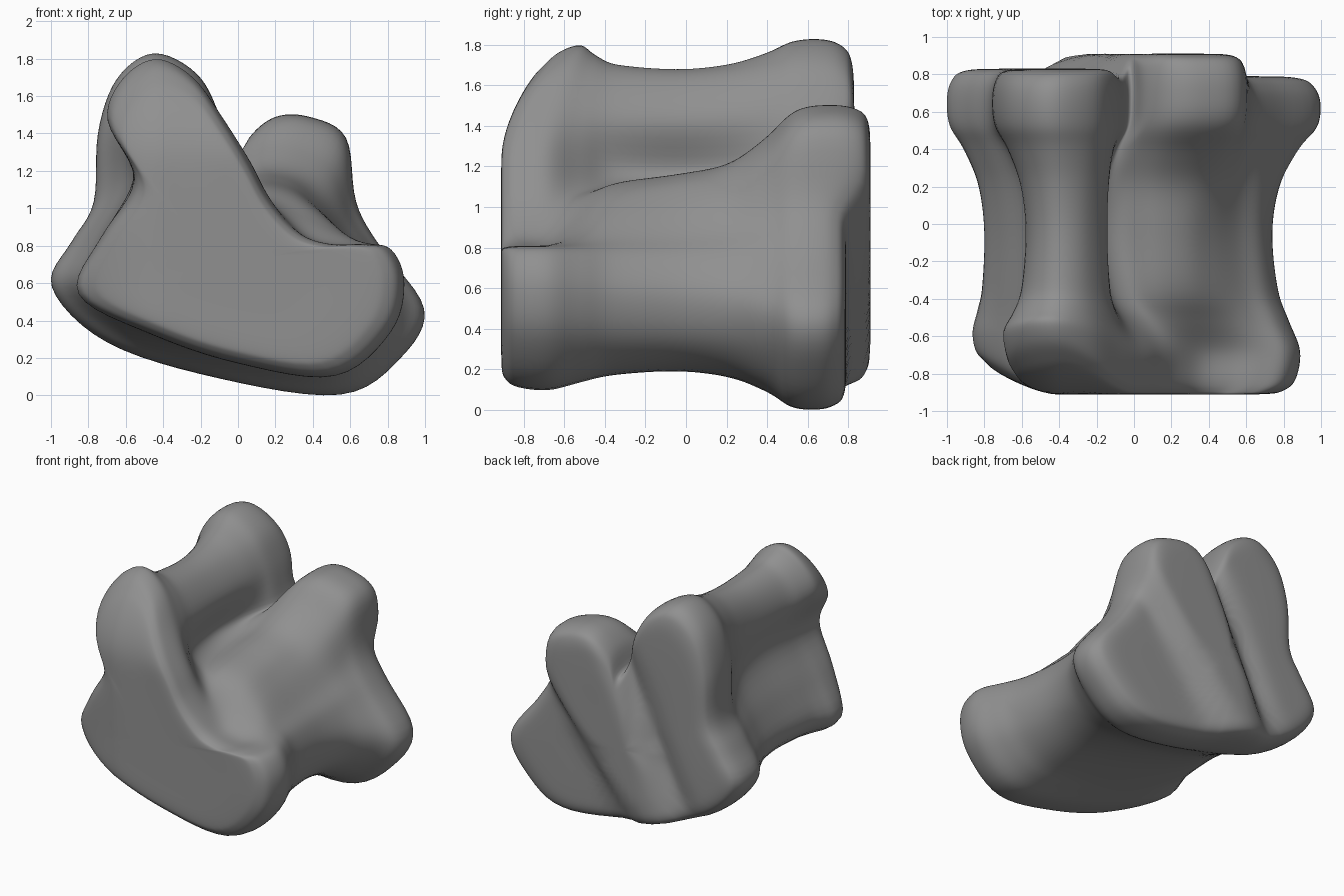
import bpy, bmesh, math
from mathutils import Vector

if "Cube" in bpy.data.objects:
    bpy.data.objects.remove(bpy.data.objects["Cube"])

# Matching (x, z) cross-sections: left tip, over both ridges, right tip, underside
FRONT = [(-.86, .54), (-.73, .85), (-.55, 1.15), (-.70, 1.47), (-.62, 1.69),
         (-.44, 1.80), (-.24, 1.70), (-.08, 1.48), (.06, 1.25), (.15, 1.08),
         (.25, .95), (.37, .85), (.52, .81), (.68, .81), (.82, .78),
         (.89, .60), (.82, .34), (.52, .10), (0, .17), (-.45, .32)]
MIDDLE = [(-.79, .57), (-.72, .85), (-.56, 1.15), (-.58, 1.42), (-.52, 1.60),
          (-.40, 1.68), (-.25, 1.62), (-.14, 1.42), (-.20, 1.18), (-.08, 1.10),
          (.10, 1.16), (.28, 1.13), (.42, 1.02), (.56, .86), (.68, .74),
          (.74, .55), (.66, .33), (.42, .20), (0, .21), (-.42, .33)]
BACK = [(-1.0, .58), (-.89, .82), (-.77, 1.03), (-.75, 1.40), (-.65, 1.69),
        (-.45, 1.83), (-.22, 1.72), (-.10, 1.50), (-.02, 1.22), (.06, 1.38),
        (.20, 1.49), (.38, 1.49), (.58, 1.38), (.63, 1.03), (.77, .78),
        (1.0, .46), (.87, .20), (.55, .0), (-.10, .09), (-.70, .28)]

# Stations along y: (y, front share, back share, scale about the core)
STATIONS = [(-.91, 1, 0, .02), (-.91, 1, 0, .45), (-.91, 1, 0, .8), (-.89, 1, 0, .91),
            (-.83, 1, 0, .975), (-.68, 1, 0, 1), (-.52, .6, 0, 1), (-.35, .2, 0, 1),
            (-.05, 0, 0, 1), (.2, 0, .15, 1), (.38, 0, .5, 1), (.54, 0, .92, 1),
            (.72, 0, 1, 1), (.85, 0, 1, .97), (.90, 0, 1, .89), (.91, 0, 1, .7),
            (.91, 0, 1, .35), (.91, 0, 1, .02)]
CORE = Vector((-.1, 0, .7))


def clamp(v):
    return max(0.0, min(1.0, v))


def smooth(v):
    v = clamp(v)
    return v * v * (3 - 2 * v)


def spline(a, b, c, d, t):
    return .5 * (2*b + (c-a)*t + (2*a - 5*b + 4*c - d)*t*t + (3*b - a - 3*c + d)*t**3)


def refine(pts, n, closed):
    """Resample a point list with a smooth curve."""
    m, out = len(pts), []
    for i in range(m if closed else m - 1):
        q = [pts[(i+k) % m] if closed else pts[max(0, min(m-1, i+k))] for k in (-1, 0, 1, 2)]
        out += [spline(*q, s / n) for s in range(n)]
    return out if closed else out + [pts[-1]]


def station(y, f, b, s):
    ring = []
    for pf, pm, pb in zip(FRONT, MIDDLE, BACK):
        x, z = (f*pf[i] + b*pb[i] + (1-f-b)*pm[i] for i in (0, 1))
        ring.append(Vector((CORE.x + (x-CORE.x)*s, y, CORE.z + (z-CORE.z)*s)))
    return refine(ring, 6, True)


def sculpt(p):
    front = clamp((-p.y - .35) / .55)
    back = clamp((p.y - .45) / .4)
    # Round off the front end of the tall ridge and the left front corner
    p.y += .27 * max(0, (p.z - 1.25) / .55)**1.7 * front
    p.y += .17 * clamp((-.42 - p.x) / .4)**1.5 * front
    # Slanting band on the back: groove and tall ridge to its left, lobe to its right
    left = (p.x + .56 - (p.z - .15) * .46) * .91
    right = (p.x + .22 - (p.z - .1) * .78) * .79
    drop = .08 * smooth((.08 - left) / .16) + .07 * math.exp(-((left + .02) / .09)**2)
    p.y -= (drop + .12 * smooth((right + .03) / .16)) * back
    return p


# Loft the whole bone body through the stations
rings = [station(*s) for s in STATIONS]
columns = [refine(list(col), 6, False) for col in zip(*rings)]
bm = bmesh.new()
grid = [[bm.verts.new(sculpt(p)) for p in col] for col in columns]
count = len(grid)
for i in range(count):
    a, b = grid[i], grid[(i + 1) % count]
    for j in range(len(a) - 1):
        bm.faces.new((a[j], a[j+1], b[j+1], b[j]))
for end in (0, -1):
    bm.faces.new([col[end] for col in grid])
bmesh.ops.recalc_face_normals(bm, faces=bm.faces)
for face in bm.faces:
    face.smooth = True
mesh = bpy.data.meshes.new("ankle_bone")
bm.to_mesh(mesh)
bm.free()
bone = bpy.data.objects.new("ankle_bone", mesh)
bpy.context.collection.objects.link(bone)

# Dark grey bone colour
grey = bpy.data.materials.new("dark_grey")
grey.diffuse_color = (.28, .28, .28, 1)
grey.use_nodes = True
grey.node_tree.nodes["Principled BSDF"].inputs["Base Color"].default_value = grey.diffuse_color
mesh.materials.append(grey)

# Soften the joins slightly
soft = bone.modifiers.new("soften", 'SMOOTH')
soft.factor, soft.iterations = .5, 5
